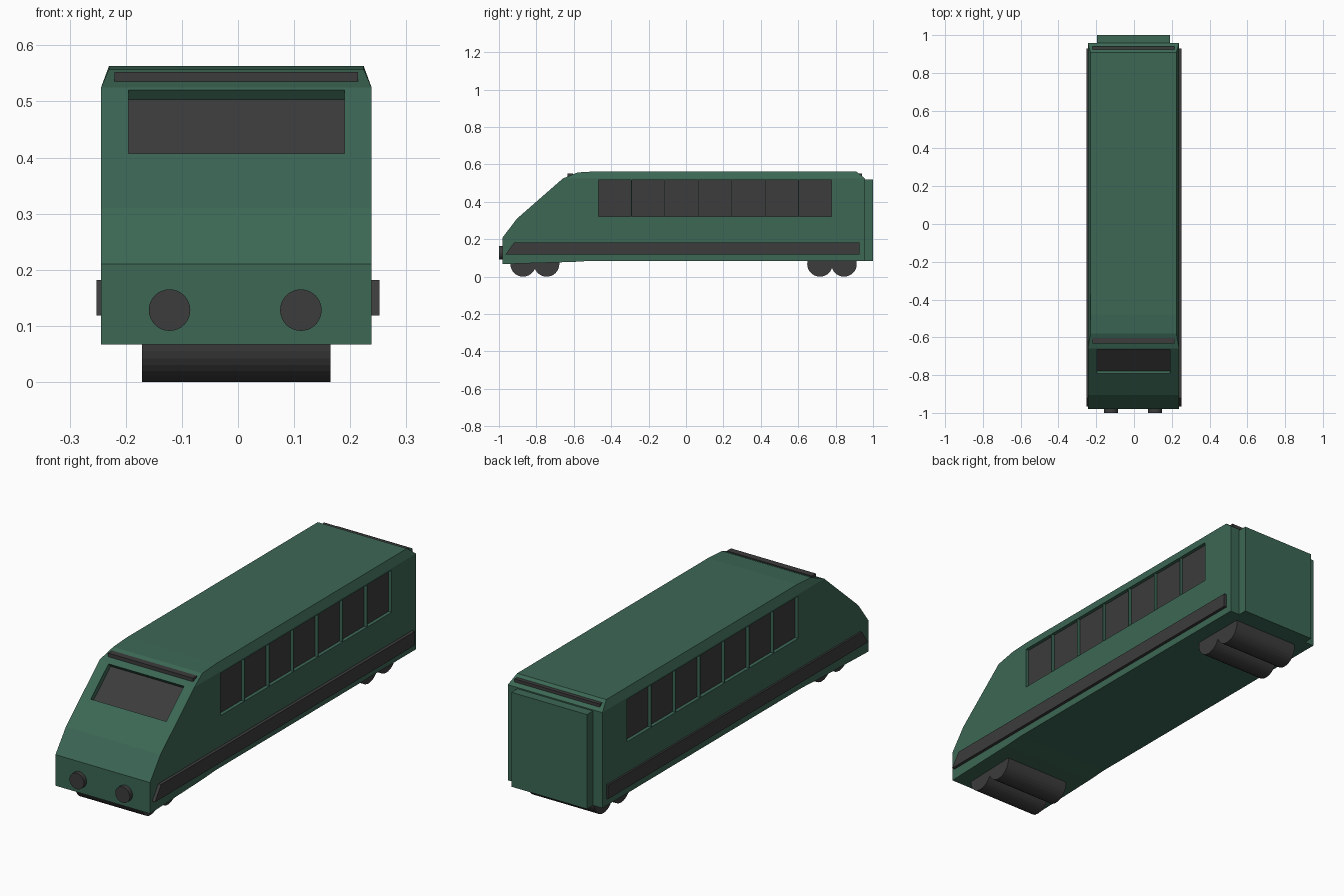
import bpy, bmesh, math
from mathutils import Matrix

if "Cube" in bpy.data.objects:
    bpy.data.objects.remove(bpy.data.objects["Cube"])

CX = -0.003          # body centre line
HALF, ROOF = 0.241, 0.227


def material(name, rgb):
    m = bpy.data.materials.new(name)
    m.diffuse_color = (*rgb, 1)
    m.use_nodes = True
    m.node_tree.nodes["Principled BSDF"].inputs["Base Color"].default_value = m.diffuse_color
    return m


GREEN = material("green_paint", (0.045, 0.135, 0.09))
DARK = material("dark_grey", (0.045, 0.045, 0.045))


def finish(name, bm, mat):
    bmesh.ops.recalc_face_normals(bm, faces=bm.faces)
    me = bpy.data.meshes.new(name)
    bm.to_mesh(me)
    bm.free()
    ob = bpy.data.objects.new(name, me)
    bpy.context.collection.objects.link(ob)
    me.materials.append(mat)
    return ob


def box(name, centre, size, mat, tilt=0.0):
    bm = bmesh.new()
    bmesh.ops.create_cube(bm, size=1, matrix=Matrix.Translation(centre)
                          @ Matrix.Rotation(tilt, 4, 'X') @ Matrix.Diagonal((*size, 1)))
    return finish(name, bm, mat)


def cylinder(name, centre, radius, length, mat, axis):
    bm = bmesh.new()
    bmesh.ops.create_cone(bm, cap_ends=True, segments=32, radius1=radius, radius2=radius, depth=length,
                          matrix=Matrix.Translation(centre) @ Matrix.Rotation(math.pi / 2, 4, axis))
    return finish(name, bm, mat)


def extrude_profile(name, profile, x0, x1, mat):
    bm = bmesh.new()
    face = bm.faces.new([bm.verts.new((x0, y, z)) for y, z in profile])
    new = bmesh.ops.extrude_face_region(bm, geom=[face])["geom"]
    bmesh.ops.translate(bm, vec=(x1 - x0, 0, 0),
                        verts=[g for g in new if isinstance(g, bmesh.types.BMVert)])
    return finish(name, bm, mat)


# Car body: side profile, with the roof built onto its top face
under = [(0.957, 0.085), (-0.5, 0.085), (-0.6, 0.079), (-0.98, 0.067),
         (-0.98, 0.21), (-0.904, 0.31), (-0.658, 0.525), (0.957, 0.525)]
body = extrude_profile("car_body", under, CX - HALF, CX + HALF, GREEN)
bm = bmesh.new()
bm.from_mesh(body.data)
top = max(bm.faces, key=lambda f: f.calc_center_median().z)
base = {(v.co.x > 0, v.co.y > 0): v for v in top.verts}
bm.faces.remove(top)
roof = {s: [bm.verts.new((CX + (ROOF if s else -ROOF), y, z))
            for y, z in ((-0.58, 0.557), (-0.48, 0.563), (0.909, 0.563))] for s in (False, True)}
L, R = roof[False], roof[True]
for s in (False, True):
    bm.faces.new([base[s, False], *roof[s], base[s, True]])
bm.faces.new([base[False, False], base[True, False], R[0], L[0]])
bm.faces.new([L[0], R[0], R[1], L[1]])
bm.faces.new([L[1], R[1], R[2], L[2]])
bm.faces.new([L[2], R[2], base[True, True], base[False, True]])
bmesh.ops.recalc_face_normals(bm, faces=bm.faces)
bm.to_mesh(body.data)
bm.free()

# Recessed side windows, seven per side
cutters = []
pitch = 1.25 / 7
for side in (-1, 1):
    for i in range(7):
        y = -0.47 + pitch * (i + 0.5)
        cutters.append(box("window_cutter", (CX + side * (HALF + 0.01), y, 0.42),
                           (0.054, pitch - 0.003, 0.195), GREEN))
        box("side_window", (CX + side * (HALF - 0.02), y, 0.42),
            (0.008, pitch - 0.003, 0.195), DARK)

# Recessed windscreen on the sloping nose
slope = math.atan2(0.215, 0.246)
n = (-math.sin(slope), math.cos(slope))


def on_slope(depth):
    return (CX, -0.728 + n[0] * depth, 0.4638 + n[1] * depth)


cutters.append(box("windscreen_cutter", on_slope(0.01), (0.385, 0.172, 0.07), GREEN, slope))
box("windscreen", on_slope(-0.027), (0.385, 0.172, 0.008), DARK, slope)

for c in cutters:
    mod = body.modifiers.new("recess", 'BOOLEAN')
    mod.operation, mod.object, mod.solver = 'DIFFERENCE', c, 'EXACT'
bpy.context.view_layer.objects.active = body
for mod in list(body.modifiers):
    bpy.ops.object.modifier_apply(modifier=mod.name)
for c in cutters:
    bpy.data.objects.remove(c)

# Rear gangway
box("rear_gangway", (CX, 0.97, 0.302), (0.385, 0.06, 0.435), GREEN)

# Dark bars on the front and rear roof slopes
box("front_roof_bar", (CX, -0.618, 0.541), (0.434, 0.03, 0.022), DARK)
box("rear_roof_bar", (CX, 0.931, 0.541), (0.434, 0.02, 0.022), DARK)

# Side strips
strip = [(-0.965, 0.118), (-0.92, 0.182), (0.928, 0.182), (0.928, 0.118)]
for side in (-1, 1):
    extrude_profile("side_strip", strip, side * 0.225, side * 0.2525, DARK)

# Headlights
for side in (-1, 1):
    cylinder("headlight", (CX - 0.002 + side * 0.117, -0.98, 0.128), 0.037, 0.04, DARK, 'X')

# Wheels
for y in (-0.871, -0.745, 0.716, 0.845):
    cylinder("wheel", (CX, y, 0.068), 0.068, 0.336, DARK, 'Y')
